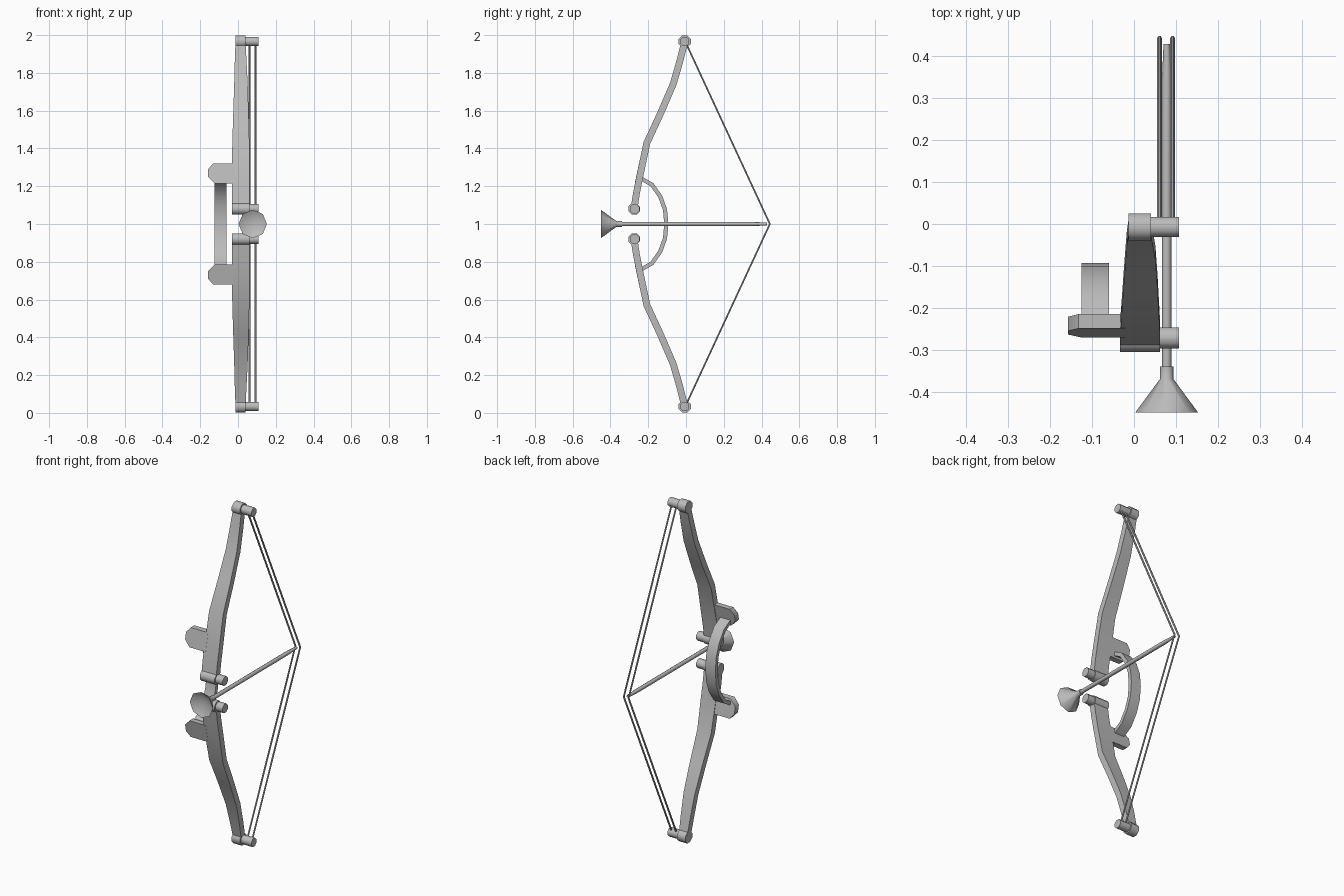
import bpy, bmesh, math
from mathutils import Vector

cube = bpy.data.objects.get("Cube")
if cube:
    bpy.data.objects.remove(cube)

grey = bpy.data.materials.new("plain grey")
grey.use_nodes = True
grey.diffuse_color = (0.5, 0.5, 0.5, 1)
grey.node_tree.nodes["Principled BSDF"].inputs["Base Color"].default_value = (0.5, 0.5, 0.5, 1)


def loft(name, rings, mirror=True, caps=(True, True)):
    """Skin a row of point rings; heights are measured from the bow's middle."""
    bm = bmesh.new()
    rows = [[bm.verts.new(p) for p in ring] for ring in rings]
    for a, b in zip(rows, rows[1:]):
        n = len(a)
        for i in range(n):
            j = (i + 1) % n
            bm.faces.new((a[i], a[j], b[j], b[i]))
    for use, row in zip(caps, (rows[0], rows[-1])):
        if use:
            bm.faces.new(row)
    bmesh.ops.remove_doubles(bm, verts=bm.verts, dist=1e-5)
    bmesh.ops.recalc_face_normals(bm, faces=bm.faces)
    mesh = bpy.data.meshes.new(name)
    bm.to_mesh(mesh)
    bm.free()
    mesh.materials.append(grey)
    ob = bpy.data.objects.new(name, mesh)
    bpy.context.collection.objects.link(ob)
    ob.location.z = 1
    bpy.ops.object.select_all(action='DESELECT')
    ob.select_set(True)
    bpy.context.view_layer.objects.active = ob
    bpy.ops.object.shade_smooth_by_angle(angle=math.radians(48))
    if mirror:
        mod = ob.modifiers.new("lower half", 'MIRROR')
        mod.use_axis = (False, False, True)
        mod.merge_threshold = 0.0005
    return ob


def ribbon(name, path, thick, caps=(True, True)):
    """Rectangular strip along (y, z, x_min, x_max) stations."""
    pts = [Vector(p[:2]) for p in path]
    rings = []
    for i, (y, z, x0, x1) in enumerate(path):
        d = pts[min(i + 1, len(pts) - 1)] - pts[max(i - 1, 0)]
        if z == 0:
            d = Vector((0, -1))
        n = Vector((-d.y, d.x)).normalized() * thick / 2
        rings.append([(x0, y + n.x, z + n.y), (x1, y + n.x, z + n.y),
                      (x1, y - n.x, z - n.y), (x0, y - n.x, z - n.y)])
    return loft(name, rings, caps=caps)


def circle(r, sides=8, turn=0.0):
    return [(r * math.cos(math.tau * (i + turn) / sides),
             r * math.sin(math.tau * (i + turn) / sides)) for i in range(sides)]


def peg(name, y, z, x0, x1, r):
    """Short cylinder lying across the bow."""
    return loft(name, [[(x, y + a, z + b) for a, b in circle(r, 8, 0.5)] for x in (x0, x1)])


# Limbs with rounded ends
ribbon("limbs", [(-0.275, 0.08, -0.033, 0.062), (-0.262, 0.165, -0.033, 0.062),
                 (-0.245, 0.25, -0.033, 0.062), (-0.207, 0.43, -0.03, 0.06),
                 (-0.135, 0.585, -0.025, 0.056), (-0.068, 0.74, -0.02, 0.051),
                 (-0.033, 0.86, -0.017, 0.045), (-0.007, 0.966, -0.013, 0.04)], 0.036)
peg("tip_knobs", -0.007, 0.966, -0.013, 0.04, 0.035)
peg("inner_knobs", -0.275, 0.08, -0.033, 0.062, 0.033)

# Side pins
peg("tip_pins", -0.007, 0.966, 0.03, 0.108, 0.026)
peg("inner_pins", -0.272, 0.08, 0.05, 0.108, 0.027)

# Grip brackets, sloped along the limbs
outline = [(-0.02, 0.215), (-0.125, 0.215), (-0.158, 0.25),
           (-0.158, 0.29), (-0.132, 0.32), (-0.02, 0.32)]
loft("grip_brackets", [[(x, -0.243 + off + 0.21 * (z - 0.268), z) for x, z in outline]
                       for off in (-0.017, 0.017)])

# Curved grip
ribbon("grip", [(y, z, -0.125, -0.06) for y, z in
                [(-0.24, 0.242), (-0.18, 0.208), (-0.136, 0.145), (-0.111, 0.075), (-0.104, 0)]],
       0.022, caps=(True, False))

# Twin drawn strings
for side, x in (("right", 0.061), ("left", 0.092)):
    loft(side + "_string", [[(x + a, y + b, z) for a, b in circle(0.0055, 6)]
                            for y, z in ((-0.004, 0.966), (0.444, 0))], caps=(True, False))

# Arrow with hollow cup
stations = [(-0.41, 0.0), (-0.45, 0.075), (-0.37, 0.016), (-0.34, 0.016),
            (-0.34, 0.0115), (0.34, 0.0115), (0.43, 0.0075)]
loft("arrow", [[(0.078 + a, y, b) for a, b in circle(r)] for y, r in stations],
     mirror=False, caps=(False, True))
